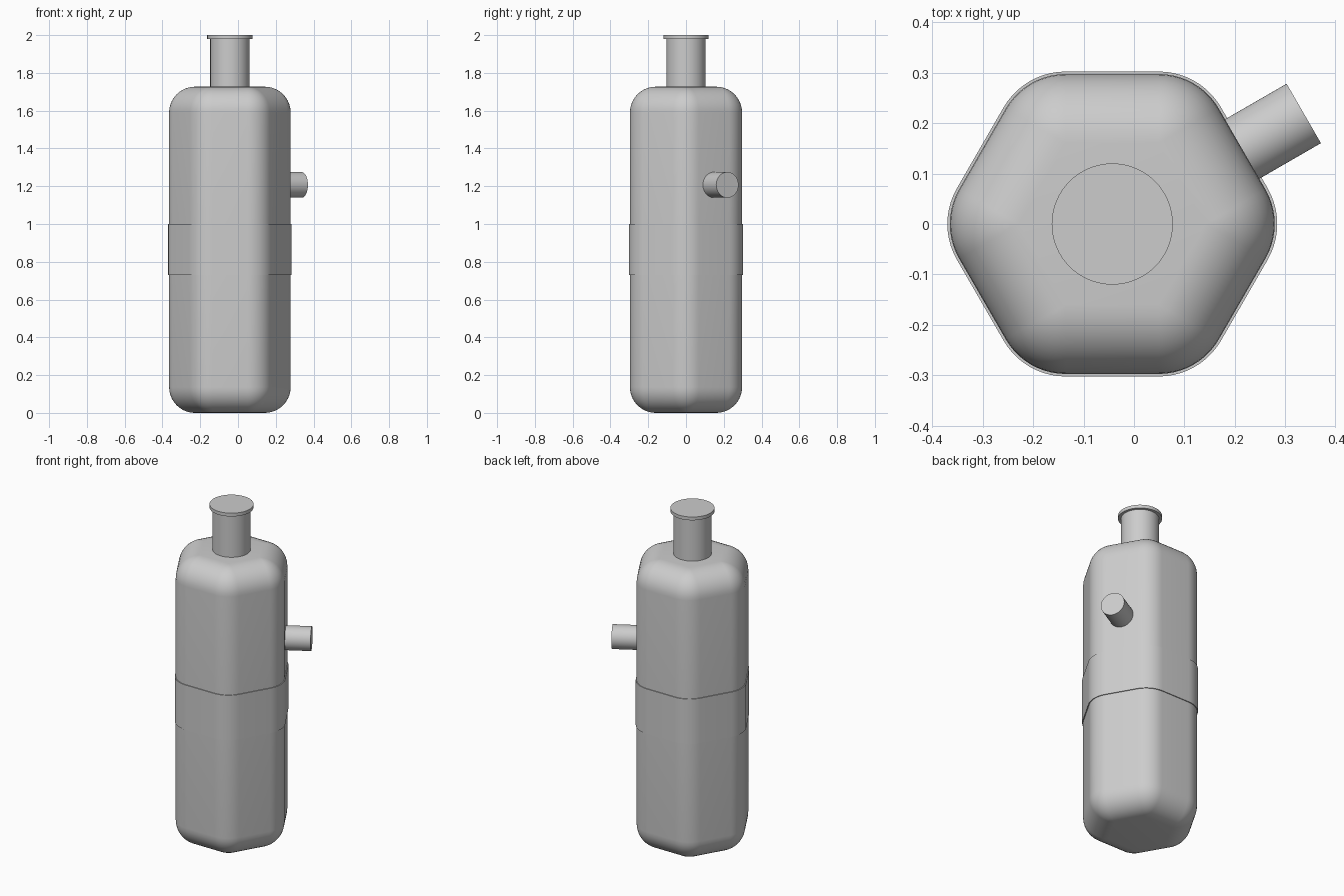
import bpy, bmesh
from math import sin, cos, pi, radians
from mathutils import Matrix, Vector

if "Cube" in bpy.data.objects:
    bpy.data.objects.remove(bpy.data.objects["Cube"], do_unlink=True)

CX = -0.043              # axis of the vessel
APOTHEM = 0.297          # centre to flat side
ROUND = 0.137            # edge rounding radius
CORE = (APOTHEM - ROUND) / cos(pi / 6)
TOP = 1.727

grey = bpy.data.materials.new("light grey")
grey.use_nodes = True
grey.diffuse_color = (0.604, 0.604, 0.604, 1)
grey.node_tree.nodes["Principled BSDF"].inputs["Base Color"].default_value = grey.diffuse_color


def finish(name, bm):
    bmesh.ops.remove_doubles(bm, verts=bm.verts, dist=0.0001)
    bmesh.ops.recalc_face_normals(bm, faces=bm.faces)
    mesh = bpy.data.meshes.new(name)
    bm.to_mesh(mesh)
    bm.free()
    mesh.materials.append(grey)
    mesh.shade_smooth()
    mesh.set_sharp_from_angle(angle=radians(35))
    obj = bpy.data.objects.new(name, mesh)
    bpy.context.collection.objects.link(obj)
    return obj


def hexagon_ring(bm, radius, z, steps=10):
    """Hexagon outline with corners rounded to the given radius."""
    ring = []
    for k in range(6):
        corner = k * pi / 3
        for s in range(steps + 1):
            a = corner + (s / steps - 0.5) * pi / 3
            ring.append(bm.verts.new((CX + CORE * cos(corner) + radius * cos(a),
                                      CORE * sin(corner) + radius * sin(a), z)))
    return ring


def hexagon_loft(name, levels):
    bm = bmesh.new()
    rings = [hexagon_ring(bm, r, z) for r, z in levels]
    n = len(rings[0])
    for low, high in zip(rings, rings[1:]):
        for i in range(n):
            j = (i + 1) % n
            bm.faces.new((low[i], low[j], high[j], high[i]))
    bm.faces.new(rings[0][::-1])
    bm.faces.new(rings[-1])
    return finish(name, bm)


def cylinder(name, radius, start, end):
    start, end = Vector(start), Vector(end)
    axis = end - start
    bm = bmesh.new()
    place = Matrix.Translation((start + end) / 2) @ axis.to_track_quat("Z", "Y").to_matrix().to_4x4()
    bmesh.ops.create_cone(bm, cap_ends=True, segments=64, radius1=radius, radius2=radius,
                          depth=axis.length, matrix=place)
    return finish(name, bm)


# Rounded hexagonal body
arc = [i / 10 * pi / 2 for i in range(11)]
bottom = [(ROUND * sin(a), ROUND * (1 - cos(a))) for a in arc]
top = [(r, TOP - z) for r, z in reversed(bottom)]
hexagon_loft("body", bottom + top)

# Thin raised band around the middle
hexagon_loft("label_band", [(ROUND + 0.005, 0.73), (ROUND + 0.005, 1.0)])

# Neck and its flat rim
cylinder("neck", 0.104, (CX, 0, TOP - 0.03), (CX, 0, 1.985))
cylinder("neck_rim", 0.12, (CX, 0, 1.98), (CX, 0, 2.0))

# Side spout, square to the rear left face
out = Vector((cos(pi / 6), sin(pi / 6), 0))
base = Vector((CX, 0, 1.207))
cylinder("side_spout", 0.068, base + out * 0.25, base + out * 0.438)
